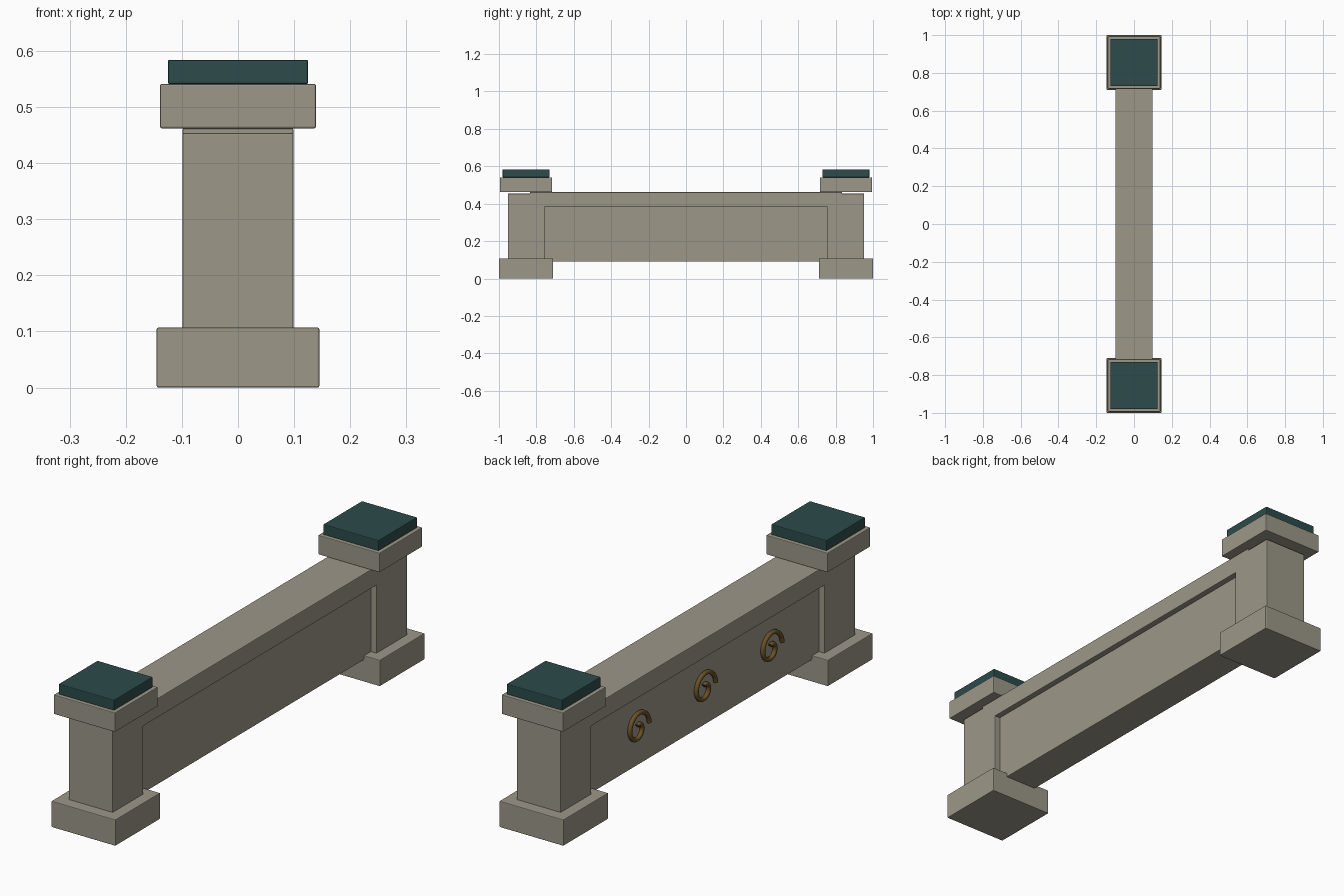
import bpy, bmesh, math

if "Cube" in bpy.data.objects:
    bpy.data.objects.remove(bpy.data.objects["Cube"])


def material(name, rgb):
    m = bpy.data.materials.new(name)
    m.diffuse_color = (*rgb, 1)
    m.use_nodes = True
    m.node_tree.nodes["Principled BSDF"].inputs["Base Color"].default_value = m.diffuse_color
    return m


STONE = material("warm grey stone", (0.335, 0.31, 0.25))
TEAL = material("dark teal", (0.026, 0.07, 0.07))
BRONZE = material("bronze", (0.15, 0.085, 0.022))


def box(name, x, y, z, mat, bevel=0.003):
    """Box from (min, max) ranges with a slim bevel."""
    bm = bmesh.new()
    bmesh.ops.create_cube(bm, size=1)
    for v in bm.verts:
        v.co = [r[0] + (c + 0.5) * (r[1] - r[0]) for c, r in zip(v.co, (x, y, z))]
    me = bpy.data.meshes.new(name)
    bm.to_mesh(me)
    bm.free()
    me.materials.append(mat)
    ob = bpy.data.objects.new(name, me)
    bpy.context.collection.objects.link(ob)
    mod = ob.modifiers.new("bevel", 'BEVEL')
    mod.width = bevel
    mod.segments = 2
    return ob


def block(name, half, yc, z, mat):
    return box(name, (-half, half), (yc - half, yc + half), z, mat)


# End pillars: plinth, post, capital and coloured cap plate
for side, s in (("front", -1), ("back", 1)):
    yc = 0.855 * s
    block(side + "_plinth", 0.145, yc, (0, 0.107), STONE)
    block(side + "_post", 0.099, 0.853 * s, (0.10, 0.454), STONE)
    block(side + "_capital", 0.139, yc, (0.462, 0.541), STONE)
    block(side + "_cap_plate", 0.125, yc, (0.541, 0.584), TEAL)

# Wall between the pillars: top rail and recessed panel
box("top_rail", (-0.099, 0.099), (-0.835, 0.835), (0.384, 0.462), STONE)
box("recessed_panel", (-0.074, 0.074), (-0.80, 0.80), (0.09, 0.40), STONE)


# Bronze scrolls on the -x face of the panel
def scroll(name, yc, zc, turns=1.28, n=48):
    cu = bpy.data.curves.new(name, 'CURVE')
    cu.dimensions = '3D'
    cu.bevel_depth = 0.009
    cu.bevel_resolution = 3
    cu.use_fill_caps = True
    sp = cu.splines.new('POLY')
    sp.points.add(n)
    for i, p in enumerate(sp.points):
        t = i / n
        a = t * turns * 2 * math.pi
        r = 0.074 - 0.060 * t
        p.co = (-0.083, yc - r * math.cos(a), zc + r * math.sin(a), 1)
    cu.materials.append(BRONZE)
    ob = bpy.data.objects.new(name, cu)
    bpy.context.collection.objects.link(ob)
    # Turn the swept curve into a smooth mesh
    bpy.ops.object.select_all(action='DESELECT')
    ob.select_set(True)
    bpy.context.view_layer.objects.active = ob
    bpy.ops.object.convert(target='MESH')
    bpy.ops.object.shade_smooth_by_angle(angle=math.radians(50))


for i in (-1, 0, 1):
    scroll("scroll_%d" % (i + 2), 0.43 * i, 0.245)
